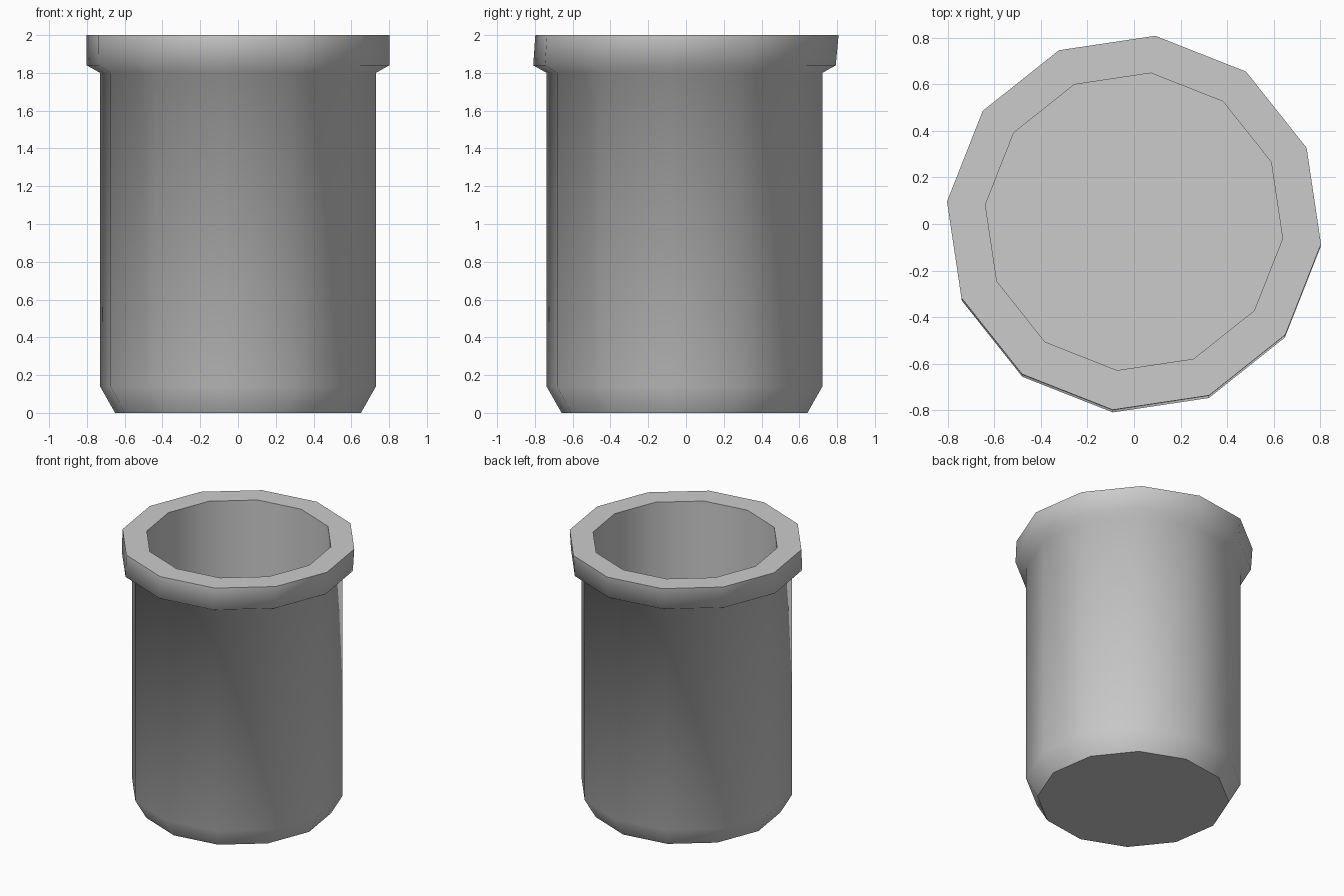
import bpy, bmesh, math

if "Cube" in bpy.data.objects:
    bpy.data.objects.remove(bpy.data.objects["Cube"])

SIDES = 12
OFFSET = math.radians(23.5)

# radius, height, y centre of each ring: base, body, collar, rim, inner wall, floor
profile = [
    (0.655, 0.00, -0.008),
    (0.735, 0.14, -0.008),
    (0.735, 1.80, -0.008),
    (0.806, 1.84, -0.008),
    (0.808, 2.00, 0.005),
    (0.642, 2.00, 0.01),
    (0.642, 0.12, 0.01),
]

bm = bmesh.new()
rings = []
for r, z, cy in profile:
    rings.append([bm.verts.new((r * math.cos(OFFSET + i * math.tau / SIDES),
                                r * math.sin(OFFSET + i * math.tau / SIDES) + cy, z))
                  for i in range(SIDES)])

# walls are smooth, the flat rim stays sharp
for k, (a, b) in enumerate(zip(rings, rings[1:])):
    for i in range(SIDES):
        j = (i + 1) % SIDES
        face = bm.faces.new((a[i], a[j], b[j], b[i]))
        face.smooth = k != 4

# flat base and cup floor
bm.faces.new(rings[0][::-1])
bm.faces.new(rings[-1])
bmesh.ops.recalc_face_normals(bm, faces=bm.faces)

# sharp edges wherever a smooth wall meets a flat face
for e in bm.edges:
    if any(not f.smooth for f in e.link_faces):
        e.smooth = False

mesh = bpy.data.meshes.new("cup")
bm.to_mesh(mesh)
bm.free()
cup = bpy.data.objects.new("cup", mesh)
bpy.context.collection.objects.link(cup)
